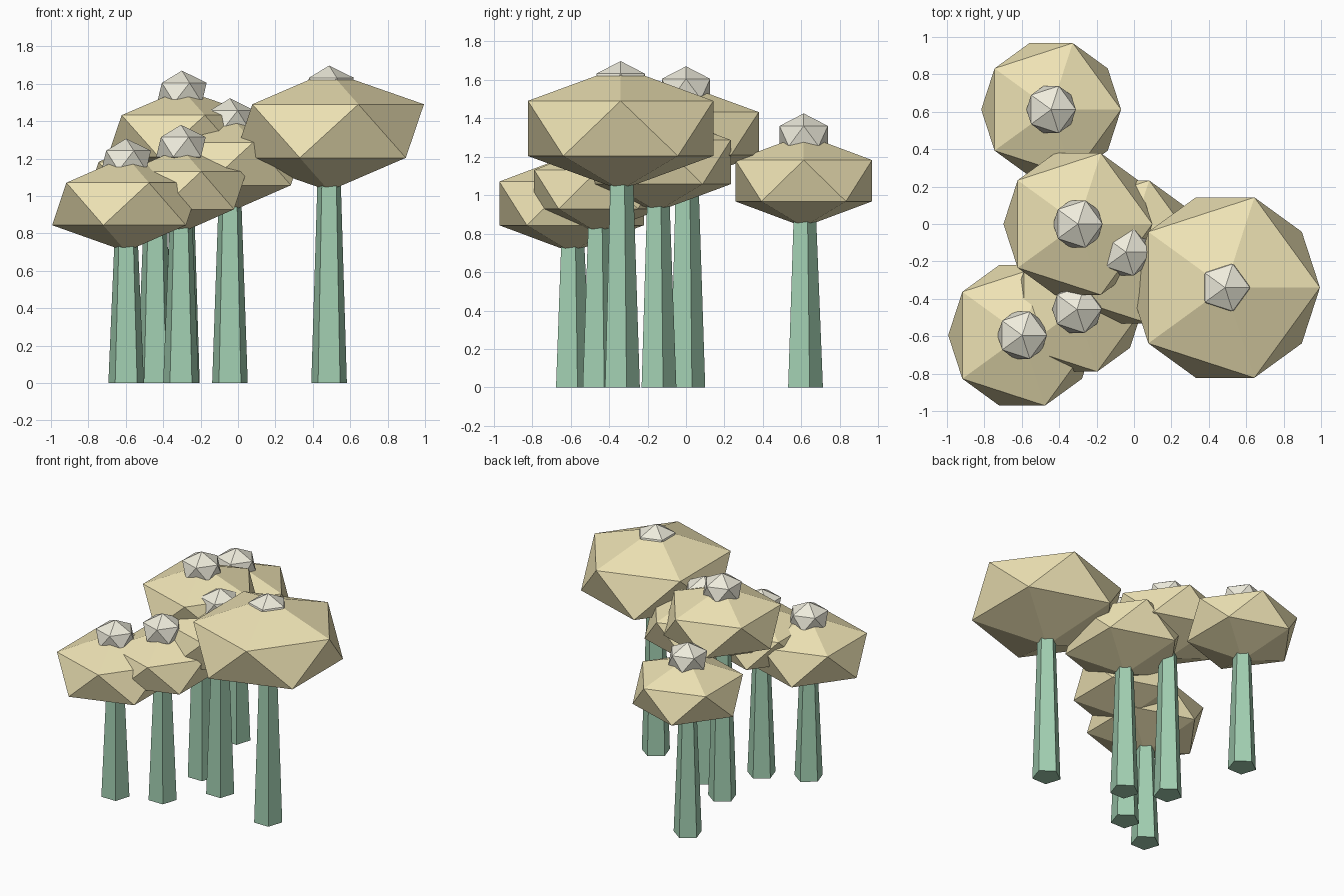
import bpy

if "Cube" in bpy.data.objects:
    bpy.data.objects.remove(bpy.data.objects["Cube"])


def material(name, rgb):
    m = bpy.data.materials.new(name)
    m.diffuse_color = (*rgb, 1)
    m.use_nodes = True
    m.node_tree.nodes["Principled BSDF"].inputs["Base Color"].default_value = m.diffuse_color
    return m


GREEN = material("trunk_green", (0.36, 0.62, 0.44))
YELLOW = material("foliage_yellow", (0.86, 0.77, 0.46))
CREAM = material("cap_cream", (0.86, 0.84, 0.72))


def finish(name, mat):
    ob = bpy.context.object
    ob.name = name
    ob.data.materials.append(mat)
    return ob


# squashed icosahedron used for foliage and caps
def blob(name, x, y, z, r, h, mat):
    bpy.ops.mesh.primitive_ico_sphere_add(subdivisions=1, radius=1, location=(x, y, z))
    finish(name, mat).scale = (r, r, h)


# five-sided tapered trunk standing on the ground
def trunk(name, x, y, height):
    bpy.ops.mesh.primitive_cone_add(vertices=5, radius1=0.1, radius2=0.057,
                                    depth=height, location=(x, y, height / 2))
    finish(name, GREEN)


# x, y, foliage centre height, foliage radius, foliage half height
trees = [
    (-0.598, -0.595, 0.957, 0.442, 0.254),
    (-0.443, 0.612, 1.075, 0.418, 0.240),
    (-0.300, 0.000, 1.320, 0.445, 0.250),
    (-0.043, -0.150, 1.172, 0.450, 0.257),
    (-0.305, -0.456, 1.030, 0.392, 0.227),
    (0.487, -0.340, 1.347, 0.567, 0.320),
]

for i, (x, y, z, r, h) in enumerate(trees, 1):
    trunk(f"trunk_{i}", x, y, z)
    blob(f"foliage_{i}", x, y, z, r, h, YELLOW)
    blob(f"cap_{i}", x, y, z + 0.232, 0.148, 0.118, CREAM)
